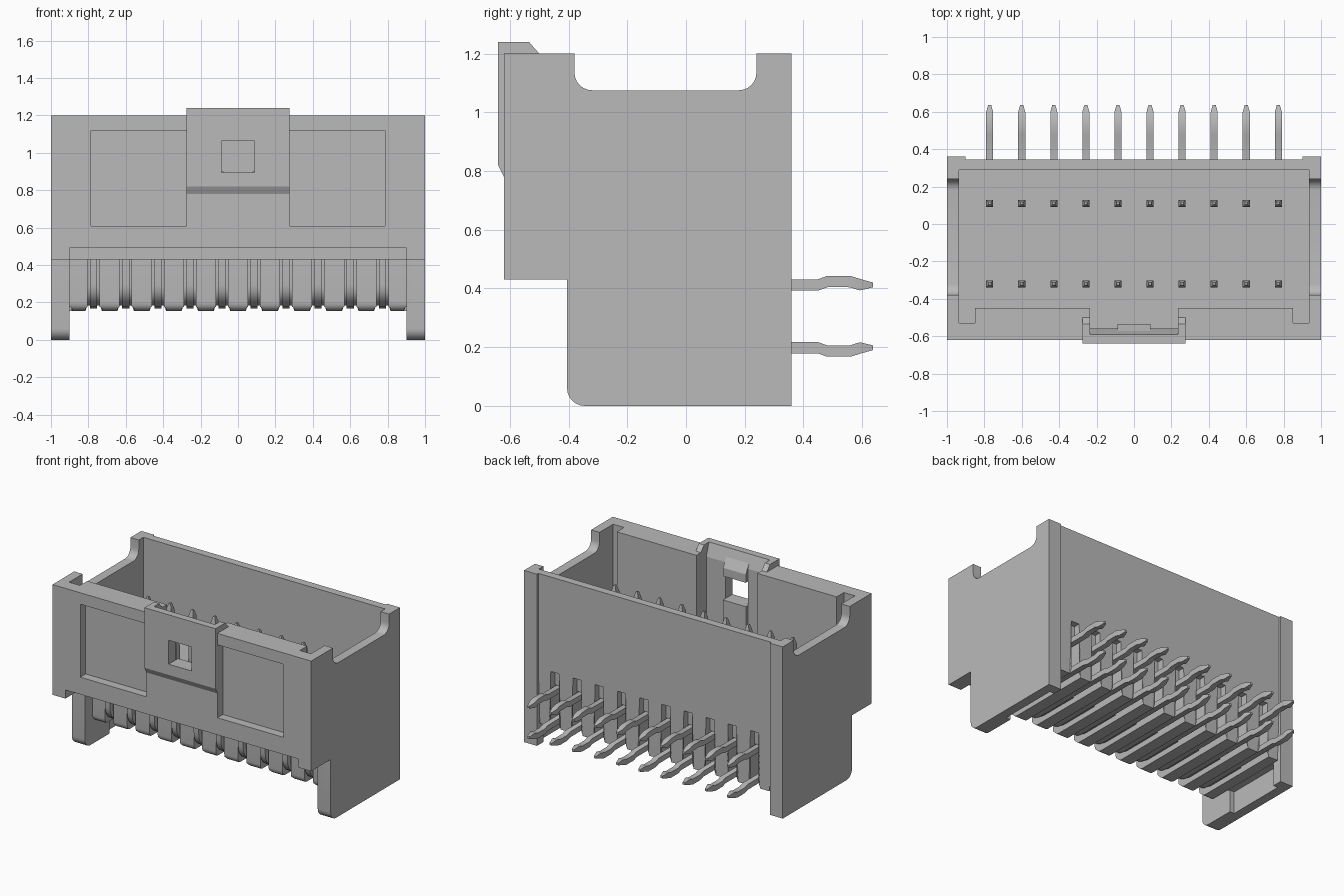
import bpy, bmesh, math
from mathutils import Vector

if "Cube" in bpy.data.objects:
    bpy.data.objects.remove(bpy.data.objects["Cube"])

GREY = (0.49, 0.49, 0.49, 1)
mat = bpy.data.materials.new("housing grey")
mat.use_nodes = True
mat.diffuse_color = GREY
mat.node_tree.nodes["Principled BSDF"].inputs["Base Color"].default_value = GREY


def finish(name, bm, smooth=False):
    bmesh.ops.recalc_face_normals(bm, faces=bm.faces[:])
    me = bpy.data.meshes.new(name)
    bm.to_mesh(me)
    bm.free()
    me.materials.append(mat)
    ob = bpy.data.objects.new(name, me)
    bpy.context.collection.objects.link(ob)
    if smooth:
        bpy.ops.object.select_all(action='DESELECT')
        ob.select_set(True)
        bpy.context.view_layer.objects.active = ob
        bpy.ops.object.shade_smooth_by_angle(angle=math.radians(35))
    return ob


def prism(name, pts, lo, hi, axis='x', smooth=False):
    """Extrude a (y,z) outline along x, or an (x,y) outline along z."""
    bm = bmesh.new()
    co = (lambda p, t: (t, p[0], p[1])) if axis == 'x' else (lambda p, t: (p[0], p[1], t))
    face = bm.faces.new([bm.verts.new(co(p, lo)) for p in pts])
    geo = bmesh.ops.extrude_face_region(bm, geom=[face])["geom"]
    shift = Vector(co((0, 0), hi - lo))
    bmesh.ops.translate(bm, vec=shift, verts=[g for g in geo if isinstance(g, bmesh.types.BMVert)])
    return finish(name, bm, smooth)


def box(name, x0, x1, y0, y1, z0, z1):
    return prism(name, [(y0, z0), (y1, z0), (y1, z1), (y0, z1)], x0, x1)


def arc(cy, cz, r, a0, a1, n=6):
    return [(cy + r * math.cos(math.radians(a0 + (a1 - a0) * i / n)),
             cz + r * math.sin(math.radians(a0 + (a1 - a0) * i / n))) for i in range(n + 1)]


def cut(ob, cutters):
    for c in cutters:
        m = ob.modifiers.new("cut", 'BOOLEAN')
        m.operation, m.solver, m.object = 'DIFFERENCE', 'EXACT', c
    dg = bpy.context.evaluated_depsgraph_get()
    me = bpy.data.meshes.new_from_object(ob.evaluated_get(dg))
    ob.modifiers.clear()
    ob.data = me
    for c in cutters:
        bpy.data.objects.remove(c)


def both_sides(fn, name, x0, x1, *args):
    fn("left_" + name, x0, x1, *args)
    fn("right_" + name, -x1, -x0, *args)


# Side walls with the rounded dip in the top edge and the stepped front
side = ([(-.62, .43), (-.405, .43)] + arc(-.345, .06, .06, 180, 270) + [(.36, 0), (.36, 1.2), (.24, 1.2)]
        + arc(.18, 1.135, .06, 0, -90) + arc(-.32, 1.135, .06, -90, -180) + [(-.38, 1.2), (-.62, 1.2)])
both_sides(lambda n, a, b: prism(n, side, a, b, smooth=True), "side_wall", .935, 1)

# Rear corner strips, front feet and small front lugs
both_sides(box, "rear_strip", .9, .94, .29, .36, 0, 1.2)
foot = [(-.405, .5)] + arc(-.345, .06, .06, 180, 270) + [(-.135, 0), (-.135, .5)]
both_sides(lambda n, a, b: prism(n, foot, a, b, smooth=True), "front_foot", .9, .94)
both_sides(box, "front_lug", .9, .94, -.62, -.40, .43, .5)

# Front wall: plan outline with corner grooves and central keyway
half = [(.235, -.56), (.235, -.45), (.85, -.45), (.85, -.53), (.94, -.53), (.94, -.62)]
plan = half + [(-x, y) for x, y in reversed(half)]
front = prism("front_wall", plan, .49, 1.2, axis='z')
cut(front, [box("cut_left", .275, .785, -.7, -.56, .61, 1.12),
            box("cut_right", -.785, -.275, -.7, -.56, .61, 1.12),
            box("cut_latch", -.235, .235, -.7, -.5, .79, 1.3)])

# Latch plate with window and sloped lead-in
latch = prism("latch_plate", [(-.62, .78), (-.64, .82), (-.64, 1.24), (-.59, 1.24),
                              (-.56, 1.15), (-.56, .78)], -.275, .275)
cut(latch, [box("cut_window", -.088, .088, -.8, -.3, .895, 1.062)])
both_sides(lambda n, a, b: prism(n, [(-.62, 1.15), (-.62, 1.24), (-.535, 1.24), (-.5, 1.2), (-.5, 1.15)], a, b),
           "latch_cheek", .235, .275)
box("latch_step_lower", -.088, .088, -.565, -.535, .5, .895)
prism("latch_step_upper", [(-.565, 1.062), (-.535, 1.062), (-.535, 1.12), (-.575, 1.19)], -.088, .088)

# Back wall and cavity floor
box("back_wall", -.94, .94, .29, .345, .54, 1.2)
box("cavity_floor", -.94, .94, -.40, .30, .43, .54)
box("floor_front_edge", -.94, .94, -.57, -.40, .49, .54)

# Comb of ribs between the pin slots, narrowed along the lower edge
PITCH = 0.1715
pins = [(i - 4.5) * PITCH for i in range(10)]
rib = (arc(-.275, .2, .045, 180, 270) + [(.345, .155), (.345, .19), (.345, .54), (.29, .54), (.29, .43), (-.32, .43)])
edges = [-.9] + [p + s * .032 for p in pins for s in (-1, 1)] + [.9]
for i in range(11):
    a, b = edges[2 * i], edges[2 * i + 1]
    ob = prism(f"rib_{i + 1}", rib, a, b, smooth=True)
    for v in ob.data.vertices:
        if v.co.z < .17:
            v.co.x += .012 if v.co.x < (a + b) / 2 else -.012
both_sides(box, "rib_end_filler", .89, .94, -.14, .29, .155, .45)

# Core closing the slots, rounded to follow the bend of the lower pins
core = [(-.305, .435)] + arc(-.205, .285, .1, 180, 270) + [(.085, .185), (.085, .435)]
for i, x in enumerate(pins):
    prism(f"slot_core_{i + 1}", core, x - .034, x + .034, smooth=True)


# Bent square pins with tapered tips
def pin(name, x, y0, z0, s):
    r, w = .1, .019
    path = [(y0, .9, .007), (y0, .855, w)]
    path += [(y, z, w) for y, z in arc(y0 + r, z0 + r, r, 180, 270)]
    path += [(.45, z0, w), (.48, z0 + s * .011, w), (.56, z0 + s * .011, w),
             (.595, z0, w), (.637, z0, .008)]
    bm = bmesh.new()
    rings = []
    for i, (y, z, h) in enumerate(path):
        p, q = path[max(i - 1, 0)], path[min(i + 1, len(path) - 1)]
        t = Vector((0, q[0] - p[0], q[1] - p[1])).normalized()
        n = Vector((0, -t.z, t.y))
        u = Vector((1, 0, 0))
        c = Vector((x, y, z))
        rings.append([bm.verts.new(c + u * a * h + n * b * h)
                      for a, b in ((-1, -1), (1, -1), (1, 1), (-1, 1))])
    for A, B in zip(rings, rings[1:]):
        for k in range(4):
            bm.faces.new((A[k], A[(k + 1) % 4], B[(k + 1) % 4], B[k]))
    bm.faces.new(rings[0])
    bm.faces.new(rings[-1])
    finish(name, bm, True)


for i, x in enumerate(pins):
    pin(f"upper_pin_{i + 1}", x, .11, .412, 1)
    pin(f"lower_pin_{i + 1}", x, -.32, .198, -1)
